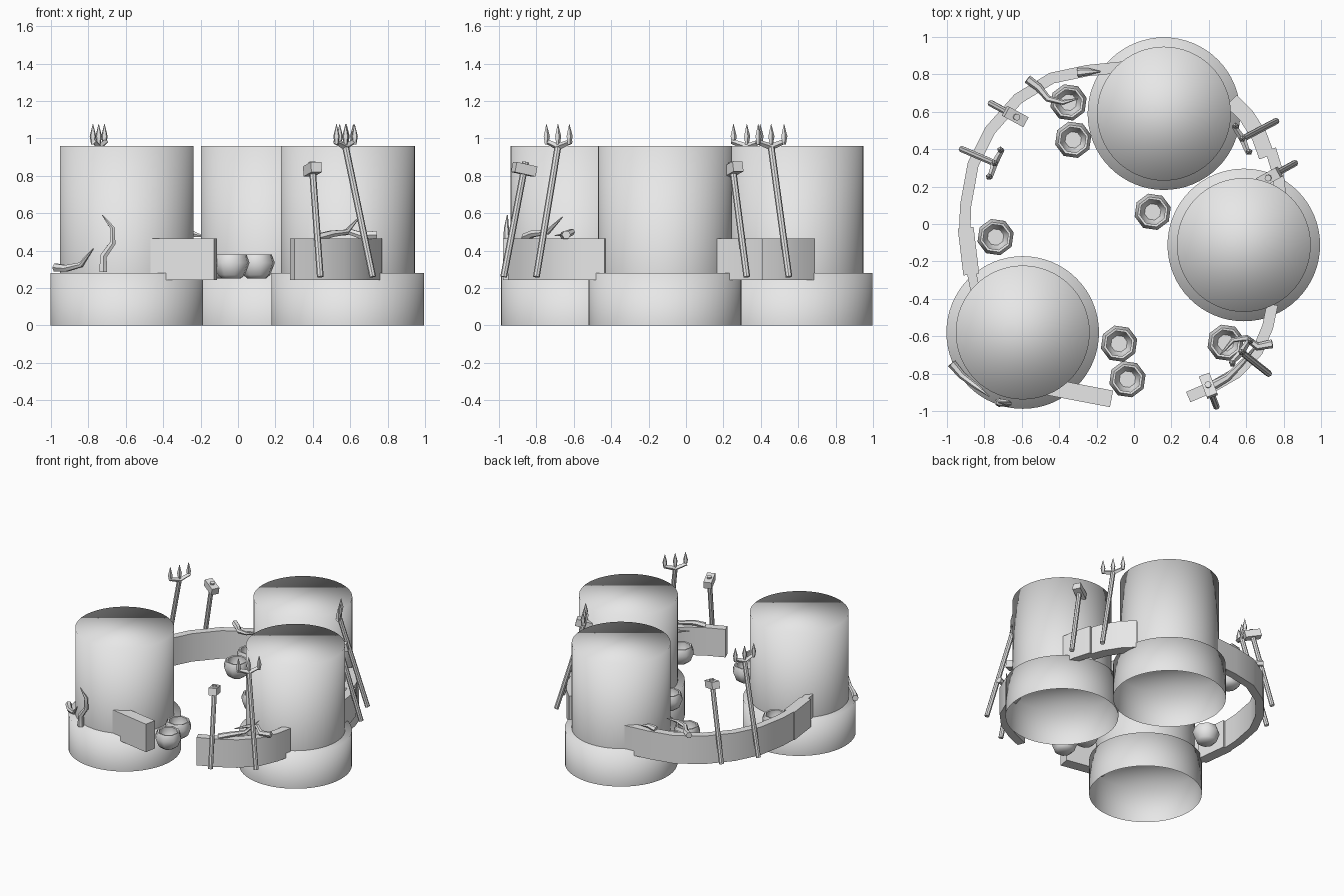
import bpy, bmesh, math
from mathutils import Vector

cube = bpy.data.objects.get("Cube")
if cube:
    bpy.data.objects.remove(cube, do_unlink=True)

mat = bpy.data.materials.new("plain_grey")
mat.use_nodes = True
GREY = (0.8, 0.8, 0.8, 1)
mat.diffuse_color = GREY
mat.node_tree.nodes["Principled BSDF"].inputs["Base Color"].default_value = GREY


def finish(name, bm, smooth=None):
    """Turn a bmesh into an object; smooth is None, 'all' or an angle in degrees."""
    me = bpy.data.meshes.new(name)
    bm.to_mesh(me)
    bm.free()
    me.materials.append(mat)
    ob = bpy.data.objects.new(name, me)
    bpy.context.collection.objects.link(ob)
    if smooth == "all":
        for p in me.polygons:
            p.use_smooth = True
    elif smooth:
        bpy.ops.object.select_all(action="DESELECT")
        ob.select_set(True)
        bpy.context.view_layer.objects.active = ob
        bpy.ops.object.shade_smooth_by_angle(angle=math.radians(smooth))
    return ob


def loft(bm, rings, closed=True):
    """Skin a list of vertex rings, capping both ends."""
    vs = [[bm.verts.new(p) for p in r] for r in rings]
    n = len(vs[0])
    for a, b in zip(vs, vs[1:]):
        for i in range(n):
            j = (i + 1) % n
            bm.faces.new((a[i], a[j], b[j], b[i]))
    if closed:
        bm.faces.new(vs[0][::-1])
        bm.faces.new(vs[-1])
    bmesh.ops.recalc_face_normals(bm, faces=bm.faces[:])


def circle(c, r, z, n, turn=0.0):
    return [Vector((c[0] + r * math.cos(turn + math.tau * i / n),
                    c[1] + r * math.sin(turn + math.tau * i / n), z)) for i in range(n)]


def tube(bm, path, radii, n=6):
    """Sweep a round section along a path."""
    pts = [Vector(p) for p in path]
    rings = []
    for i, p in enumerate(pts):
        t = (pts[min(i + 1, len(pts) - 1)] - pts[max(i - 1, 0)]).normalized()
        ref = Vector((0, 0, 1)) if abs(t.z) < 0.9 else Vector((1, 0, 0))
        u = t.cross(ref).normalized()
        v = t.cross(u)
        rings.append([p + radii[i] * (u * math.cos(math.tau * k / n) + v * math.sin(math.tau * k / n))
                      for k in range(n)])
    part = bmesh.new()
    loft(part, rings)
    tmp = bpy.data.meshes.new("tmp")
    part.to_mesh(tmp)
    part.free()
    bm.from_mesh(tmp)
    bpy.data.meshes.remove(tmp)


def block(bm, centre, axes, size):
    """Box with given axes and full sizes."""
    c = Vector(centre)
    ax = [a * s / 2 for a, s in zip(axes, size)]
    v = [bm.verts.new(c + ax[0] * i + ax[1] * j + ax[2] * k)
         for i in (-1, 1) for j in (-1, 1) for k in (-1, 1)]
    faces = [bm.faces.new([v[i] for i in f]) for f in
             ((0, 1, 3, 2), (4, 6, 7, 5), (0, 4, 5, 1), (2, 3, 7, 6), (0, 2, 6, 4), (1, 5, 7, 3))]
    bmesh.ops.recalc_face_normals(bm, faces=faces)


# Round huts: a wide base, open below, and a tall drum
def drum(name, c, r, z0, z1):
    bm = bmesh.new()
    loft(bm, [circle(c, r, z0, 64), circle(c, r, z1, 64)])
    bm.faces.ensure_lookup_table()
    bottom = min(bm.faces, key=lambda f: f.calc_center_median().z)
    bmesh.ops.delete(bm, geom=[bottom], context="FACES_ONLY")
    finish(name, bm, "all")


for label, c in (("back", (0.16, 0.59)), ("left", (0.587, -0.112)), ("right", (-0.595, -0.58))):
    drum(label + "_hut_base", c, 0.408, 0, 0.28)
    drum(label + "_hut_drum", c, 0.358, 0.28, 0.96)


# Ring wall sections
def wall(name, path, thick):
    pts = [Vector((x, y, 0)) for x, y in path]
    rings = []
    for i, p in enumerate(pts):
        t = (pts[min(i + 1, len(pts) - 1)] - pts[max(i - 1, 0)]).normalized()
        side = Vector((-t.y, t.x, 0)) * thick / 2
        lo, hi = Vector((0, 0, 0.242)), Vector((0, 0, 0.465))
        rings.append([p - side + lo, p + side + lo, p + side + hi, p - side + hi])
    bm = bmesh.new()
    loft(bm, rings)
    finish(name, bm, 35)


wall("long_wall", [(-0.05, 0.84), (-0.25, 0.82), (-0.44, 0.78), (-0.62, 0.67),
                   (-0.77, 0.5), (-0.86, 0.32), (-0.9, 0.1), (-0.905, -0.04)], 0.06)
wall("long_wall_end", [(-0.9, -0.02), (-0.87, -0.27)], 0.085)
wall("long_wall_joint", [(-0.87, -0.25), (-0.84, -0.4)], 0.05)
wall("gate_wall_right", [(-0.46, -0.87), (-0.12, -0.935)], 0.09)
wall("gate_wall_left", [(0.29, -0.925), (0.42, -0.87), (0.55, -0.795), (0.66, -0.68),
                        (0.715, -0.55), (0.74, -0.43)], 0.06)
wall("back_wall", [(0.52, 0.66), (0.6, 0.58), (0.67, 0.47), (0.71, 0.36)], 0.085)
wall("back_wall_end", [(0.73, 0.4), (0.77, 0.27), (0.785, 0.14)], 0.06)

# Faceted bowls
bowl_profile = [(0.05, 0.25), (0.075, 0.27), (0.1, 0.335), (0.083, 0.38),
                (0.07, 0.378), (0.072, 0.33), (0.045, 0.28)]
for c in ((-0.35, 0.65), (-0.325, 0.45), (-0.74, -0.07), (0.1, 0.065),
          (-0.08, -0.64), (-0.035, -0.83), (0.49, -0.635)):
    bm = bmesh.new()
    loft(bm, [circle(c, r, z, 8, 0.25) for r, z in bowl_profile])
    finish("bowl", bm, 50)


# Leaning tools: shaft frame from foot and top
def frame(foot, top):
    foot, top = Vector(foot), Vector(top)
    up = (top - foot).normalized()
    across = up.cross(Vector((0, 0, 1))).normalized()
    return foot, top, up, across, across.cross(up)


def trident(foot, top):
    foot, top, up, across, lean = frame(foot, top)
    bm = bmesh.new()
    tube(bm, [foot, top], [0.018, 0.018], 8)
    for s in (-1, 1):
        tube(bm, [top, top + across * s * 0.085 + up * 0.03], [0.018, 0.013], 4)
    for s in (-1, 0, 1):
        p = top + across * s * 0.078 + Vector((0, 0, 0.012))
        z = Vector((0, 0, 1))
        tube(bm, [p, p + z * 0.045, p + z * 0.11], [0.01, 0.018, 0.001], 5)
    finish("trident", bm, 30)


def hammer(foot, top):
    foot, top, up, across, lean = frame(foot, top)
    bm = bmesh.new()
    tube(bm, [foot, top + up * 0.04], [0.018, 0.018], 8)
    block(bm, top, (lean, across, up), (0.12, 0.06, 0.055))
    finish("hammer", bm, 30)


trident((0.72, -0.8, 0.26), (0.575, -0.685, 0.955))
trident((0.76, 0.55, 0.26), (0.58, 0.455, 0.955))
trident((-0.92, 0.4, 0.26), (-0.745, 0.325, 0.955))
hammer((0.44, -0.975, 0.26), (0.398, -0.865, 0.835))
hammer((0.86, 0.325, 0.26), (0.725, 0.25, 0.835))
hammer((-0.765, 0.645, 0.26), (-0.635, 0.575, 0.835))


# Curved horns on the ledge and on the wall tops
def horn(path):
    bm = bmesh.new()
    n = len(path) - 1
    tube(bm, path, [0.021 * (1 - i / n) ** 0.5 + 0.003 for i in range(n + 1)], 6)
    finish("horn", bm, 50)


horn([(-0.72, -0.955, 0.285), (-0.72, -0.955, 0.37), (-0.67, -0.96, 0.44),
      (-0.67, -0.96, 0.52), (-0.725, -0.955, 0.59)])
horn([(-0.975, -0.745, 0.31), (-0.92, -0.81, 0.305), (-0.84, -0.87, 0.325), (-0.775, -0.92, 0.41)])
horn([(0.74, -0.64, 0.485), (0.66, -0.655, 0.48), (0.6, -0.61, 0.5), (0.53, -0.62, 0.49), (0.46, -0.7, 0.48)])
horn([(0.43, -0.86, 0.47), (0.5, -0.82, 0.49), (0.58, -0.74, 0.5), (0.65, -0.66, 0.58)])
horn([(-0.57, 0.775, 0.485), (-0.51, 0.73, 0.48), (-0.46, 0.67, 0.49), (-0.38, 0.65, 0.5), (-0.3, 0.67, 0.51)])
horn([(-0.3, 0.81, 0.475), (-0.24, 0.815, 0.49), (-0.18, 0.815, 0.475)])
